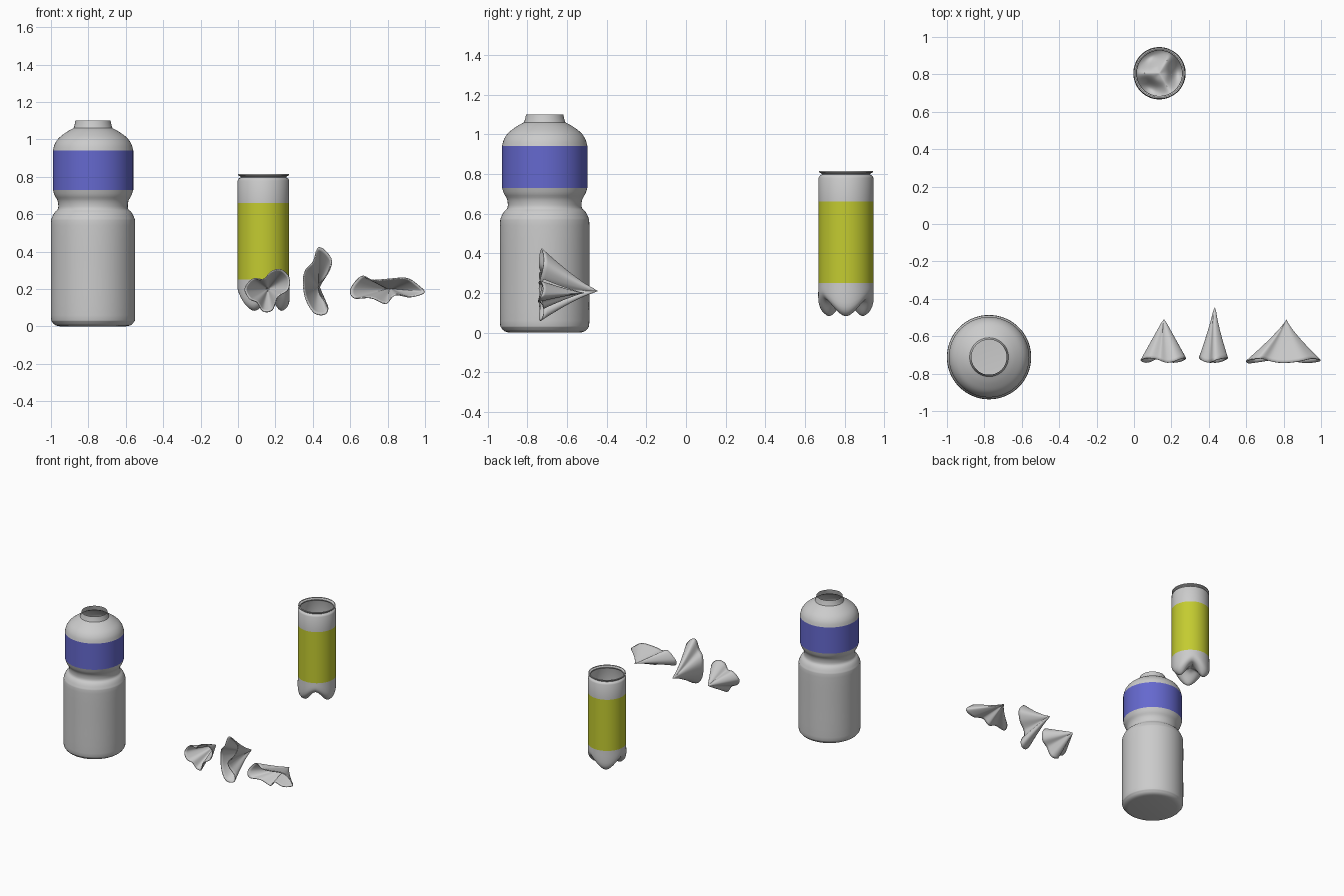
import bpy, bmesh, math
from mathutils import Vector

if "Cube" in bpy.data.objects:
    bpy.data.objects.remove(bpy.data.objects["Cube"])


def spline(pts, n, closed=False):
    """Catmull-Rom resampling, n steps per span."""
    p = [Vector(q) for q in pts]
    m, out = len(p), []
    get = (lambda i: p[i % m]) if closed else (lambda i: p[max(0, min(m - 1, i))])
    for i in range(m if closed else m - 1):
        a, b, c, d = (get(i + k) for k in (-1, 0, 1, 2))
        for j in range(n):
            t = j / n
            out.append(0.5 * (2 * b + (c - a) * t + (2 * a - 5 * b + 4 * c - d) * t * t
                              + (3 * b - a - 3 * c + d) * t ** 3))
    return out if closed else out + [p[-1]]


def skin(name, rings, tip=None, colour=None, angle=40):
    """Bridge closed rings of points; optionally close the last ring to a tip."""
    bm = bmesh.new()
    loops = [[bm.verts.new(v) for v in r] for r in rings]
    n = len(rings[0])
    for a, b in zip(loops, loops[1:]):
        for i in range(n):
            bm.faces.new((a[i], a[(i + 1) % n], b[(i + 1) % n], b[i]))
    if tip is not None:
        t = bm.verts.new(tip)
        for i in range(n):
            bm.faces.new((loops[-1][i], loops[-1][(i + 1) % n], t))
    bmesh.ops.recalc_face_normals(bm, faces=bm.faces)
    me = bpy.data.meshes.new(name)
    bm.to_mesh(me)
    bm.free()
    ob = bpy.data.objects.new(name, me)
    bpy.context.collection.objects.link(ob)
    if colour:
        mat = bpy.data.materials.new(name)
        mat.diffuse_color = (*colour, 1)
        mat.use_nodes = True
        mat.node_tree.nodes["Principled BSDF"].inputs["Base Color"].default_value = mat.diffuse_color
        me.materials.append(mat)
    bpy.ops.object.select_all(action='DESELECT')
    ob.select_set(True)
    bpy.context.view_layer.objects.active = ob
    bpy.ops.object.shade_smooth_by_angle(angle=math.radians(angle))
    return ob


SEG = 72


def lathe(name, centre, profile, base=None, colour=None):
    rings = [[(centre[0] + r * math.cos(math.tau * i / SEG),
               centre[1] + r * math.sin(math.tau * i / SEG), z) for i in range(SEG)]
             for r, z in profile]
    tip = None if base is None else (*centre, base)
    return skin(name, rings, tip, colour)


# large sports bottle: lower body with waist, label, shoulder and neck
B = (-0.775, -0.712)
lower = [(0.215, 0.73), (0.205, 0.70), (0.189, 0.67), (0.187, 0.63), (0.205, 0.61),
         (0.22, 0.58), (0.225, 0.54), (0.225, 0.30), (0.225, 0.06), (0.219, 0.025),
         (0.20, 0.006), (0.175, 0.0)]
lathe("bottle_body", B, spline([(*p, 0) for p in lower], 3) and
      [(v.x, max(0, v.y)) for v in spline([(*p, 0) for p in lower], 3)], 0.0)
lathe("bottle_label", B, [(0.215, 0.73), (0.215, 0.94)], colour=(0.13, 0.14, 0.62))
shoulder = [(0.215, 0.94), (0.205, 0.975), (0.182, 1.008), (0.14, 1.04), (0.104, 1.06)]
lathe("bottle_shoulder", B, [(v.x, v.y) for v in spline([(*p, 0) for p in shoulder], 4)]
      + [(0.099, 1.075), (0.094, 1.10)])

# small bottle: rim, label and three-footed base
C = (0.136, 0.806)
R = 0.138
lathe("small_bottle_top", C, [(R, 0.66), (R, 0.78), (0.133, 0.79), (0.121, 0.797),
                              (0.123, 0.802), (0.136, 0.808), (0.136, 0.815), (0.128, 0.815)])
lathe("small_bottle_label", C, [(R, 0.25), (R, 0.66)], colour=(0.55, 0.60, 0.03))
foot = spline([(R, 0.25, 0), (R, 0.13, 0), (0.108, 0.087, 0), (0.08, 0.093, 0),
               (0.04, 0.15, 0), (0.004, 0.17, 0)], 5)
valley = spline([(R, 0.25, 0), (R, 0.20, 0), (0.118, 0.17, 0), (0.08, 0.162, 0),
                 (0.04, 0.168, 0), (0.004, 0.17, 0)], 5)
rings = []
for f, v in zip(foot, valley):
    ring = []
    for i in range(SEG):
        a = math.tau * i / SEG
        p = v.lerp(f, (0.5 + 0.5 * math.cos(3 * a)) ** 0.8)
        ring.append((C[0] + p.x * math.cos(a), C[1] + p.x * math.sin(a), p.y))
    rings.append(ring)
skin("small_bottle_base", rings, (*C, 0.17))


# crumpled scraps: wavy open rim facing the front, tapering back to a point
def scrap(name, outline, apex, core, power):
    rim = spline([(x, -0.73, z) for x, z in outline], 6, True)
    for i, v in enumerate(rim):
        v.y += 0.012 * math.sin(6 * math.pi * i / len(rim))
    steps, tip, mid = 14, Vector(apex), Vector(core)
    rings = []
    for k in range(steps):
        t = k / steps
        axis = mid.lerp(tip, t)
        s = (1 - t) ** power
        rings.append([Vector((axis.x + (v.x - mid.x) * s, v.y + (tip.y - v.y) * t,
                              axis.z + (v.z - mid.z) * s)) for v in rim])
    ob = skin(name, rings, tip, angle=60)
    mod = ob.modifiers.new("thickness", 'SOLIDIFY')
    mod.thickness = 0.006
    mod.offset = -1


scrap("scrap_left",
      [(0.04, 0.20), (0.08, 0.25), (0.14, 0.25), (0.18, 0.29), (0.23, 0.30), (0.27, 0.26),
       (0.265, 0.20), (0.21, 0.16), (0.18, 0.09), (0.135, 0.085), (0.105, 0.13), (0.065, 0.15)],
      (0.16, -0.515, 0.20), (0.165, -0.73, 0.20), 1.0)
scrap("scrap_middle",
      [(0.435, 0.42), (0.495, 0.36), (0.48, 0.29), (0.43, 0.225), (0.435, 0.17), (0.475, 0.11),
       (0.465, 0.068), (0.41, 0.075), (0.365, 0.15), (0.352, 0.24), (0.365, 0.30), (0.405, 0.345)],
      (0.432, -0.45, 0.21), (0.41, -0.73, 0.23), 1.25)
scrap("scrap_right",
      [(0.60, 0.20), (0.66, 0.27), (0.72, 0.25), (0.80, 0.255), (0.90, 0.26), (0.96, 0.225),
       (0.998, 0.18), (0.92, 0.155), (0.84, 0.165), (0.79, 0.12), (0.71, 0.15), (0.62, 0.15)],
      (0.815, -0.51, 0.20), (0.79, -0.73, 0.20), 1.2)
